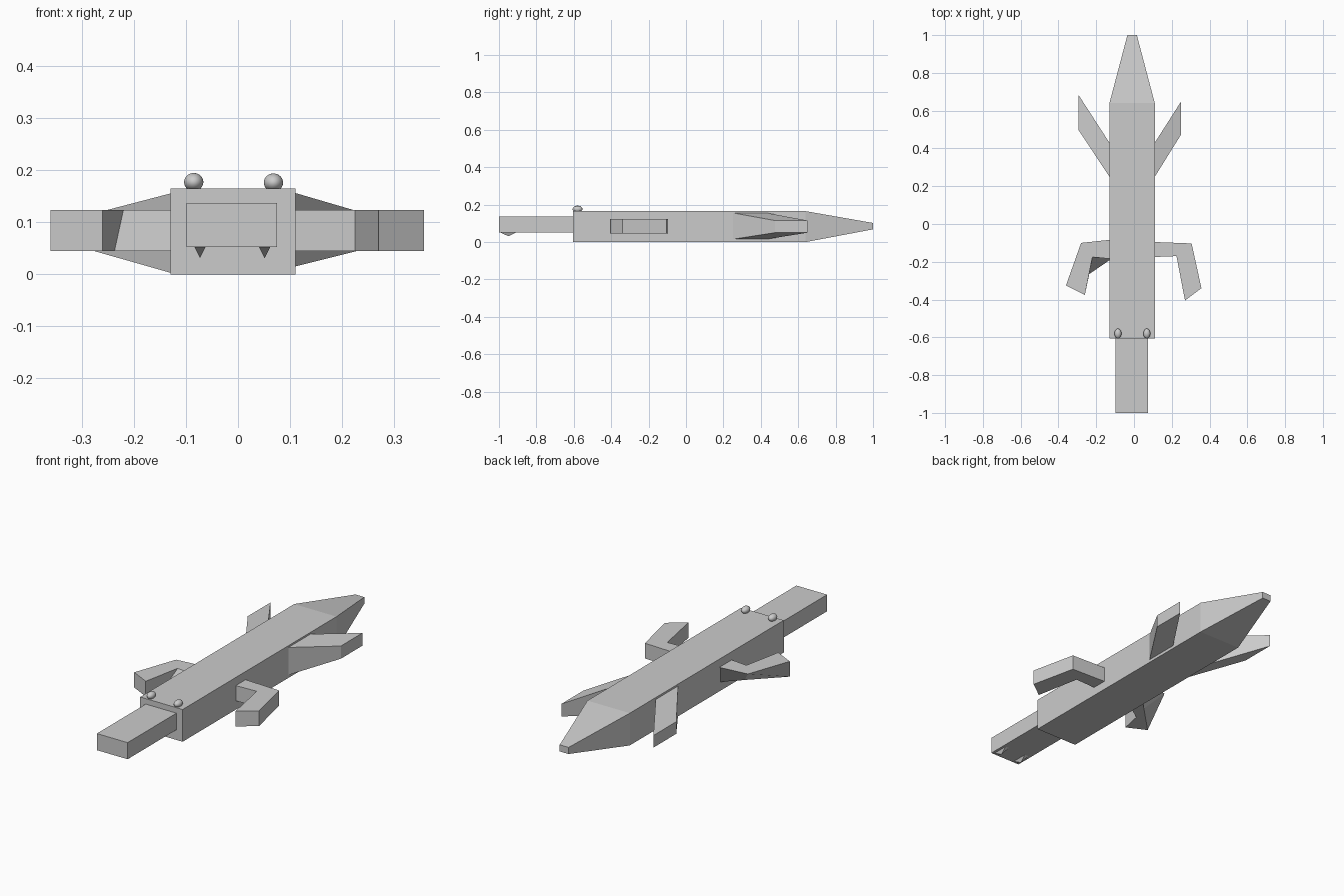
import bpy, bmesh

if "Cube" in bpy.data.objects:
    bpy.data.objects.remove(bpy.data.objects["Cube"])


def make(name, rings, smooth=False):
    """Loft a closed solid through rings that have equal point counts."""
    bm = bmesh.new()
    loops = [[bm.verts.new(p) for p in ring] for ring in rings]
    n = len(loops[0])
    for a, b in zip(loops, loops[1:]):
        for i in range(n):
            j = (i + 1) % n
            bm.faces.new((a[i], a[j], b[j], b[i]))
    bm.faces.new(loops[0])
    bm.faces.new(loops[-1])
    bmesh.ops.recalc_face_normals(bm, faces=bm.faces[:])
    mesh = bpy.data.meshes.new(name)
    bm.to_mesh(mesh)
    bm.free()
    obj = bpy.data.objects.new(name, mesh)
    bpy.context.collection.objects.link(obj)
    return obj


def rect_y(x0, x1, z0, z1, y):
    return [(x0, y, z0), (x1, y, z0), (x1, y, z1), (x0, y, z1)]


def rect_x(y0, y1, z0, z1, x):
    return [(x, y0, z0), (x, y1, z0), (x, y1, z1), (x, y0, z1)]


def post(outer, inner, z0=0.045, z1=0.123, low_outer=None, low_inner=None):
    """Leg cross-section: upright quad between two plan points."""
    lo, li = low_outer or outer, low_inner or inner
    return [(*lo, z0), (*li, z0), (*inner, z1), (*outer, z1)]


# Body with tapered tail
make("body", [rect_y(-0.13, 0.11, 0, 0.165, -0.605),
              rect_y(-0.13, 0.11, 0, 0.165, 0.64),
              rect_y(-0.035, 0.015, 0.068, 0.102, 1.0)])

# Snout
make("snout", [rect_y(-0.099, 0.075, 0.052, 0.137, -1.0),
               rect_y(-0.099, 0.075, 0.052, 0.137, -0.6)])

# Front legs, the left one twisted at the elbow
make("front_leg_right", [post((0.10, -0.095), (0.10, -0.175)),
                         post((0.305, -0.103), (0.225, -0.17)),
                         post((0.357, -0.34), (0.27, -0.405))])
make("front_leg_left", [post((-0.12, -0.083), (-0.12, -0.185)),
                        post((-0.28, -0.10), (-0.22, -0.175),
                             low_outer=(-0.21, -0.175), low_inner=(-0.237, -0.265)),
                        post((-0.36, -0.325), (-0.26, -0.375))])

# Swept hind legs
make("hind_leg_right", [rect_x(0.25, 0.43, 0.015, 0.156, 0.11),
                        rect_x(0.475, 0.65, 0.05, 0.115, 0.25)])
make("hind_leg_left", [rect_x(0.25, 0.43, 0.003, 0.155, -0.13),
                       rect_x(0.50, 0.685, 0.05, 0.112, -0.295)])

# Eyes
for side, x, z in (("left", -0.085, 0.177), ("right", 0.068, 0.176)):
    bpy.ops.mesh.primitive_uv_sphere_add(segments=32, ring_count=16, radius=1,
                                         location=(x, -0.58, z))
    eye = bpy.context.object
    eye.name = "eye_" + side
    eye.scale = (0.0185, 0.026, 0.0175)
    bpy.ops.object.shade_smooth()

# Teeth
for side, x in (("left", -0.073), ("right", 0.051)):
    bm = bmesh.new()
    base = [bm.verts.new((x + sx * 0.011, y, 0.053))
            for sx, y in ((-1, -0.995), (1, -0.995), (1, -0.905), (-1, -0.905))]
    tip = bm.verts.new((x, -0.95, 0.031))
    bm.faces.new(base)
    for i in range(4):
        bm.faces.new((base[i], base[(i + 1) % 4], tip))
    bmesh.ops.recalc_face_normals(bm, faces=bm.faces[:])
    mesh = bpy.data.meshes.new("tooth_" + side)
    bm.to_mesh(mesh)
    bm.free()
    bpy.context.collection.objects.link(bpy.data.objects.new("tooth_" + side, mesh))
